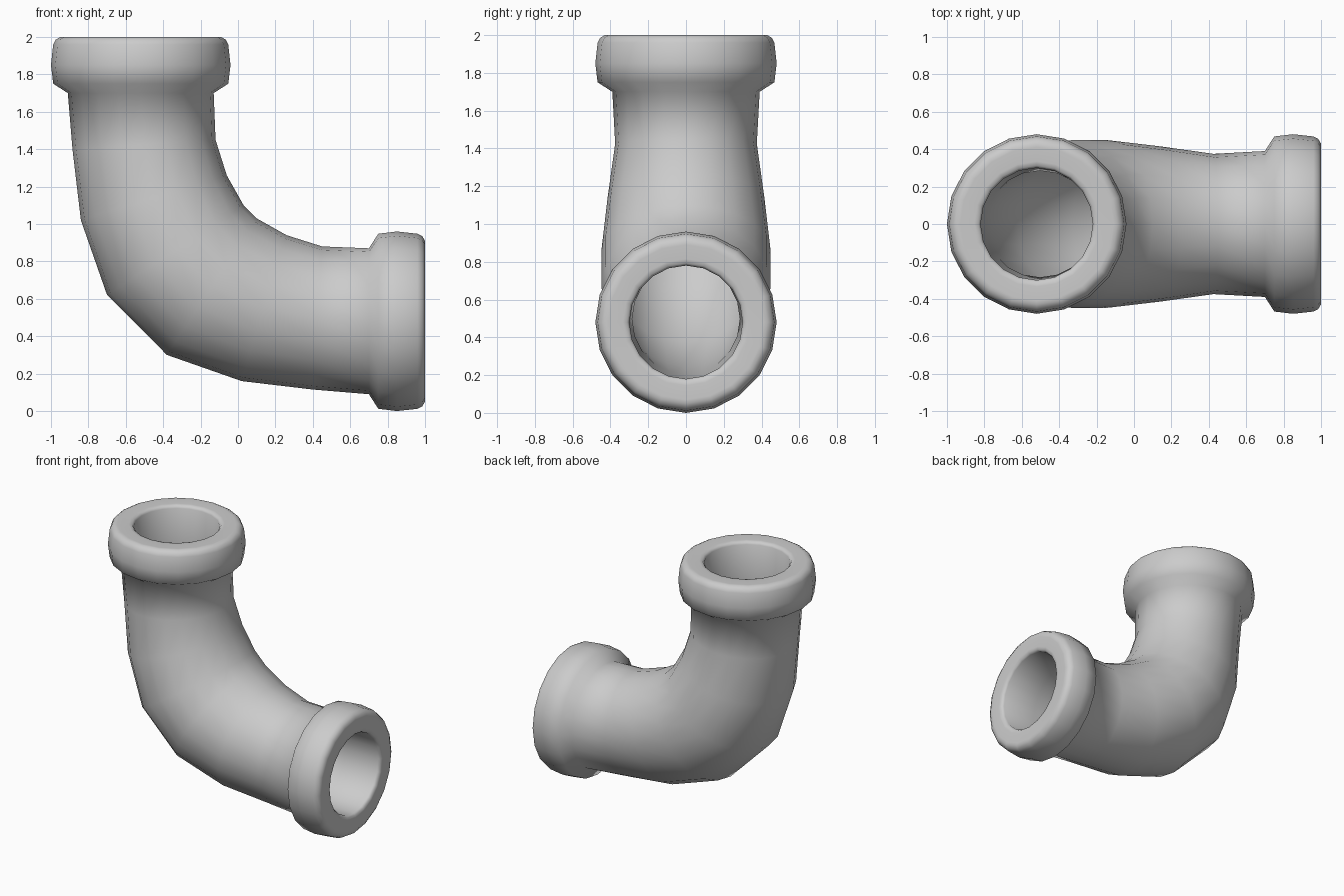
import bpy, bmesh, math

if "Cube" in bpy.data.objects:
    bpy.data.objects.remove(bpy.data.objects["Cube"])

SIDES = 20
CX = -0.52      # axis of the upright arm
WALL = 0.09     # pipe wall thickness


def collar(r, z):
    """Round ring on the upright arm: inner-bend point, outer-bend point, half depth."""
    return ((CX + r, z), (CX - r, z), r)


def shrink(ring):
    """Offset a ring inwards by the wall thickness to make the bore."""
    (ax, az), (bx, bz), d = ring
    length = math.hypot(bx - ax, bz - az)
    ux, uz = (bx - ax) / length * WALL, (bz - az) / length * WALL
    return ((ax + ux, az + uz), (bx - ux, bz - uz), d - WALL)


def mirror(ring):
    """Reflect a ring across the diagonal of the bend."""
    a, b, d = ring
    return ((a[1] - 1, a[0] + 1), (b[1] - 1, b[0] + 1), d)


# bend of the pipe, from the middle up to the collar
bend = [
    ((0.03, 1.10), (-0.70, 0.62), 0.448),
    ((-0.06, 1.26), (-0.84, 1.02), 0.415),
    ((-0.12, 1.45), (-0.885, 1.40), 0.375),
    ((-0.13, 1.70), (-0.91, 1.70), 0.39),
]
# collar profile (radius, height), then over the lip into the bore
lip = [(0.468, 1.75), (0.48, 1.85), (0.468, 1.96), (0.455, 1.985), (0.43, 2.0),
       (0.41, 2.0), (0.335, 2.0), (0.312, 1.997), (0.30, 1.98)]

half = bend + [collar(r, z) for r, z in lip] + [shrink(s) for s in reversed(bend)]
rings = half + [mirror(s) for s in reversed(half)]

# skin the closed loop of rings
bm = bmesh.new()
loops = []
for (ax, az), (bx, bz), d in rings:
    loop = []
    for i in range(SIDES):
        t = 2 * math.pi * i / SIDES
        c, s = math.cos(t) / 2, math.sin(t)
        loop.append(bm.verts.new(((ax + bx) / 2 + (ax - bx) * c, d * s,
                                  (az + bz) / 2 + (az - bz) * c)))
    loops.append(loop)
for k, loop in enumerate(loops):
    nxt = loops[(k + 1) % len(loops)]
    for i in range(SIDES):
        j = (i + 1) % SIDES
        bm.faces.new((loop[i], loop[j], nxt[j], nxt[i])).smooth = True
bmesh.ops.recalc_face_normals(bm, faces=bm.faces)

mesh = bpy.data.meshes.new("pipe_elbow")
bm.to_mesh(mesh)
bm.free()
bpy.context.collection.objects.link(bpy.data.objects.new("pipe_elbow", mesh))
